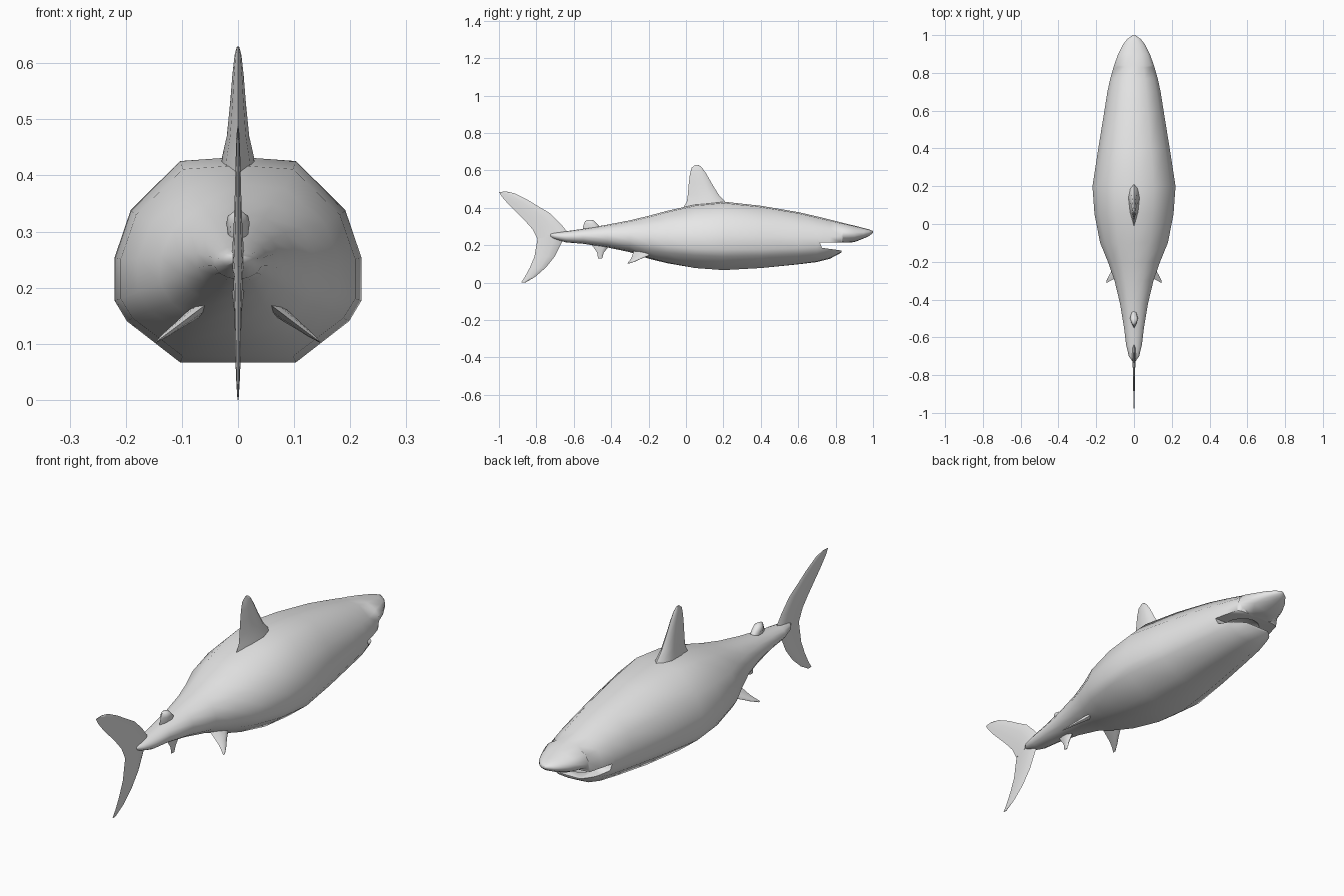
import bpy, bmesh
from math import sin, cos, pi, radians
from mathutils import Vector, Matrix

cube = bpy.data.objects.get("Cube")
if cube:
    bpy.data.objects.remove(cube, do_unlink=True)

# One grey skin for the whole animal
skin = bpy.data.materials.new("skin grey")
skin.use_nodes = True
GREY = (0.8, 0.8, 0.8, 1)
skin.diffuse_color = GREY
skin.node_tree.nodes["Principled BSDF"].inputs["Base Color"].default_value = GREY


def add_object(name, bm):
    """Turn a bmesh into a linked object with the skin material."""
    bmesh.ops.recalc_face_normals(bm, faces=bm.faces)
    mesh = bpy.data.meshes.new(name)
    bm.to_mesh(mesh)
    bm.free()
    mesh.materials.append(skin)
    obj = bpy.data.objects.new(name, mesh)
    bpy.context.collection.objects.link(obj)
    return obj


def loft(name, rings):
    """Bridge equal-sized rings of points and cap both ends."""
    bm = bmesh.new()
    loops = [[bm.verts.new(p) for p in ring] for ring in rings]
    count = len(loops[0])
    for a, b in zip(loops, loops[1:]):
        for i in range(count):
            j = (i + 1) % count
            bm.faces.new((a[i], a[j], b[j], b[i]))
    bm.faces.new(loops[0])
    bm.faces.new(loops[-1])
    return add_object(name, bm)


def smooth(obj, angle):
    bpy.ops.object.select_all(action='DESELECT')
    obj.select_set(True)
    bpy.context.view_layer.objects.active = obj
    bpy.ops.object.shade_smooth_by_angle(angle=radians(angle))


def cut(obj, cutter):
    """Subtract the cutter and throw it away."""
    cutter.hide_render = True
    mod = obj.modifiers.new("cut", 'BOOLEAN')
    mod.operation = 'DIFFERENCE'
    mod.solver = 'EXACT'
    mod.object = cutter
    bpy.ops.object.select_all(action='DESELECT')
    obj.select_set(True)
    bpy.context.view_layer.objects.active = obj
    bpy.ops.object.modifier_apply(modifier=mod.name)
    bpy.data.objects.remove(cutter, do_unlink=True)


# Body cross-section: half outline of the thick trunk, top to belly
TRUNK = [(0, 1), (.47, .98), (.87, .74), (1, .51), (1, .3), (.9, .2), (.47, 0), (0, 0)]


def body_ring(y, bottom, top, width, fullness):
    """Blend between an ellipse (tail, snout) and the trunk outline."""
    half = []
    last = len(TRUNK) - 1
    for i, (u, v) in enumerate(TRUNK):
        a = pi * i / last
        x = (sin(a) * (1 - fullness) + u * fullness) * width
        h = (.5 + .5 * cos(a)) * (1 - fullness) + v * fullness
        half.append(Vector((x, y, bottom + (top - bottom) * h)))
    mirrored = [Vector((-p.x, p.y, p.z)) for p in half[-2:0:-1]]
    return half + mirrored


# Body stations: y, bottom, top, half width, fullness of the section
STATIONS = [
    (-.73, .245, .262, .006, 0), (-.70, .232, .267, .028, 0),
    (-.64, .215, .275, .043, 0), (-.55, .208, .288, .054, 0),
    (-.42, .188, .31, .076, .1), (-.3, .163, .333, .105, .3),
    (-.2, .128, .357, .14, .5), (-.1, .104, .384, .18, .8),
    (.05, .078, .418, .209, 1), (.2, .067, .433, .22, 1),
    (.4, .078, .411, .189, 1), (.6, .098, .377, .157, .9),
    (.7, .11, .354, .142, .7), (.77, .128, .337, .127, .6),
    (.83, .16, .322, .11, .5), (.84, .21, .319, .107, .5),
    (.9, .217, .305, .085, .4), (.95, .236, .292, .06, .2),
    (.98, .25, .284, .036, 0), (1, .266, .276, .006, 0),
]
body = loft("body", [body_ring(*s) for s in STATIONS])

# Mouth: a wedge between the jaws, then a rounded hollow behind it
WEDGE = [(.715, .215), (.727, .186), (.83, .172), (1.1, .15), (1.1, .215)]
cut(body, loft("mouth_wedge", [[(x, y, z) for y, z in WEDGE] for x in (-.3, .3)]))
bm = bmesh.new()
bmesh.ops.create_uvsphere(bm, u_segments=16, v_segments=8, radius=1)
bmesh.ops.transform(bm, verts=bm.verts,
                    matrix=Matrix.Translation((0, .71, .2)) @ Matrix.Diagonal((.085, .105, .045, 1)))
cut(body, add_object("mouth_hollow", bm))
smooth(body, 60)

# Chordwise outline of a fin: position from trailing to leading edge, thickness
FOIL = [(0, 0), (.3, .7), (.65, 1), (.9, .65), (1, 0), (.9, -.65), (.65, -1), (.3, -.7)]


def fin(name, sections, root=(0, 0, 0), along=(0, 0, 1)):
    """Sections: distance along the span, trailing y, leading y, half thickness.
    A fifth value lifts the leading edge, for swept lobes."""
    span = Vector(along).normalized()
    side = Vector((0, 1, 0)).cross(span)
    rings = []
    for dist, back, front, thick, *lift in sections:
        rise = lift[0] if lift else 0
        rings.append([Vector(root) + span * (dist + rise * c) + side * (thick * t)
                      + Vector((0, back + (front - back) * c, 0)) for c, t in FOIL])
    smooth(loft(name, rings), 65)


fin("dorsal_fin", [
    (.39, -.02, .24, .034), (.435, .005, .208, .028), (.47, .01, .175, .02),
    (.53, .015, .138, .014), (.58, .021, .11, .01), (.615, .03, .086, .006),
    (.63, .05, .066, .002)])

fin("second_dorsal_fin", [
    (.27, -.55, -.44, .018), (.295, -.552, -.455, .018), (.315, -.545, -.475, .021),
    (.328, -.54, -.488, .018), (.336, -.528, -.502, .007)])

fin("anal_fin", [
    (.21, -.51, -.4, .012), (.185, -.492, -.42, .01), (.16, -.475, -.44, .007),
    (.13, -.47, -.448, .002)])

# Tail lobes lean backwards, so their leading edges are lifted
fin("tail_upper_lobe", [
    (.235, -.795, -.63, .011, .03), (.285, -.82, -.67, .008, .03),
    (.33, -.86, -.725, .006, .04), (.375, -.905, -.785, .005, .03),
    (.42, -.95, -.845, .004, .022), (.46, -.985, -.915, .003, .017),
    (.485, -1, -.96, .001, .002)])
fin("tail_lower_lobe", [
    (.255, -.79, -.645, .011), (.21, -.798, -.667, .008), (.14, -.81, -.702, .006),
    (.08, -.835, -.75, .005), (.03, -.862, -.808, .003), (0, -.882, -.86, .001)])

# Pelvic fins, a mirrored pair pointing down and outwards
for label, s in (("left", 1), ("right", -1)):
    fin("pelvic_fin_" + label, [
        (0, -.28, -.16, .012), (.035, -.287, -.195, .01), (.06, -.292, -.232, .007),
        (.085, -.302, -.265, .005), (.108, -.314, -.3, .001)],
        root=(s * .06, 0, .168), along=(s * .085, 0, -.064))
